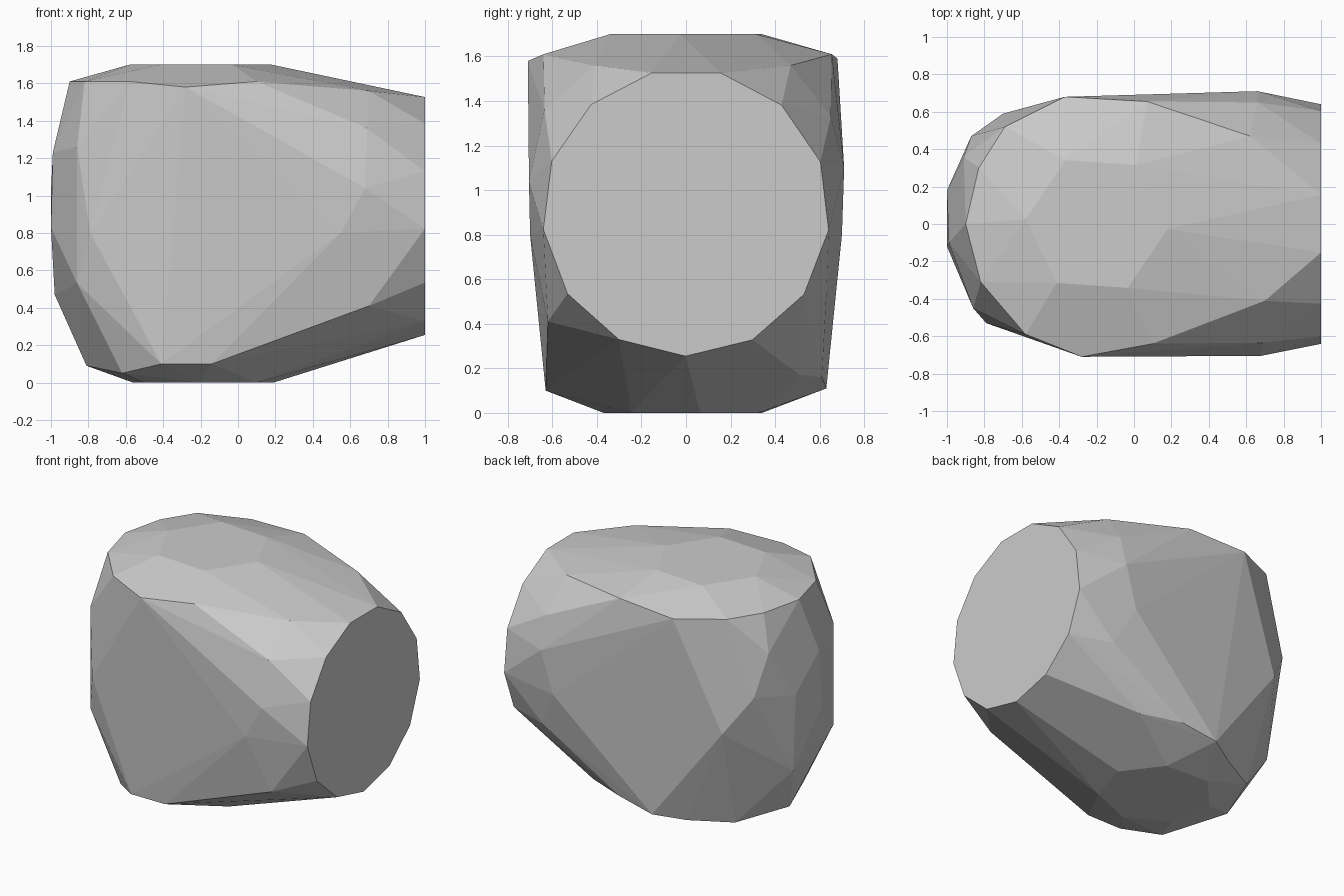
import bpy
import bmesh
from math import cos, sin, radians
from mathutils import Vector

cube = bpy.data.objects.get("Cube")
if cube:
    bpy.data.objects.remove(cube, do_unlink=True)


def ellipse(sides, phase, centre, radius_u, radius_v):
    """Points of an even polygon as (u, v) pairs."""
    angles = [radians(phase + 360 * i / sides) for i in range(sides)]
    return [(centre[0] + radius_u * cos(a), centre[1] + radius_v * sin(a)) for a in angles]


def make_material(name, colour):
    material = bpy.data.materials.new(name)
    material.use_nodes = True
    material.diffuse_color = colour
    shader = next(n for n in material.node_tree.nodes if n.type == "BSDF_PRINCIPLED")
    shader.inputs["Base Color"].default_value = colour
    shader.inputs["Roughness"].default_value = 0.8
    return material


def make_hull(name, points, material):
    """Wrap the points in a flat-shaded convex stone and merge coplanar faces."""
    bm = bmesh.new()
    for point in points:
        bm.verts.new(Vector(point))
    hull = bmesh.ops.convex_hull(bm, input=bm.verts)
    loose = {v for v in hull["geom_interior"] + hull["geom_unused"]
             if isinstance(v, bmesh.types.BMVert)}
    bmesh.ops.delete(bm, geom=list(loose), context="VERTS")
    bmesh.ops.dissolve_limit(bm, angle_limit=radians(1), verts=bm.verts, edges=bm.edges)
    bmesh.ops.recalc_face_normals(bm, faces=bm.faces)
    mesh = bpy.data.meshes.new(name)
    bm.to_mesh(mesh)
    bm.free()
    mesh.materials.append(material)
    rock = bpy.data.objects.new(name, mesh)
    bpy.context.collection.objects.link(rock)
    return rock


# Flat cut end, flat top and flat underside
cut_end = [(1, y, z) for y, z in ellipse(13, 76, (0, 0.9), 0.645, 0.645)]
top_cap = [(x, y, 1.7) for x, y in ellipse(6, -4, (-0.2, 0), 0.38, 0.38)]
base_cap = [(x, y, 0) for x, y in ellipse(7, 10, (-0.19, 0), 0.385, 0.37)]

# Shoulder below the top
shoulder = [
    (-0.9, 0, 1.61), (-0.83, 0.3, 1.61), (-0.69, 0.52, 1.61), (-0.37, 0.68, 1.59),
    (0.07, 0.655, 1.61), (0.62, 0.47, 1.56), (0.7, -0.41, 1.56), (0.1, -0.64, 1.61),
    (-0.28, -0.71, 1.58), (-0.58, -0.59, 1.61), (-0.82, -0.31, 1.61),
]

# Widest points on the two long sides
front_side = [
    (0.69, -0.635, 1.36), (0.68, -0.705, 1.04), (0.55, -0.7, 0.8),
    (0.7, -0.62, 0.41), (-0.79, -0.53, 0.8),
]
back_side = [
    (0.66, 0.65, 1.33), (0.66, 0.71, 1.1), (0.57, 0.7, 0.8),
    (0.7, 0.63, 0.53), (-0.7, 0.59, 0.81), (-0.87, 0.47, 1.07),
]

# Rounded far end
round_end = [
    (-0.91, 0.36, 1.36), (-0.99, -0.1, 1.23), (-1, 0.18, 1.02), (-1, -0.12, 0.83),
    (-0.98, 0.18, 0.47), (-0.86, -0.45, 1.26), (-0.86, -0.45, 0.53),
]

# Bevelled rim above the underside
lower_rim = [
    (-0.81, -0.02, 0.09), (-0.65, 0.37, 0.08), (-0.37, 0.52, 0.08), (-0.17, 0.63, 0.11),
    (0.1, 0.61, 0.16), (0.38, 0.51, 0.17), (-0.14, -0.63, 0.1), (-0.41, -0.63, 0.1),
    (-0.62, -0.45, 0.05),
]

stone_grey = make_material("stone grey", (0.6, 0.6, 0.6, 1))
make_hull("faceted_rock",
          cut_end + top_cap + base_cap + shoulder + front_side + back_side + round_end + lower_rim,
          stone_grey)
